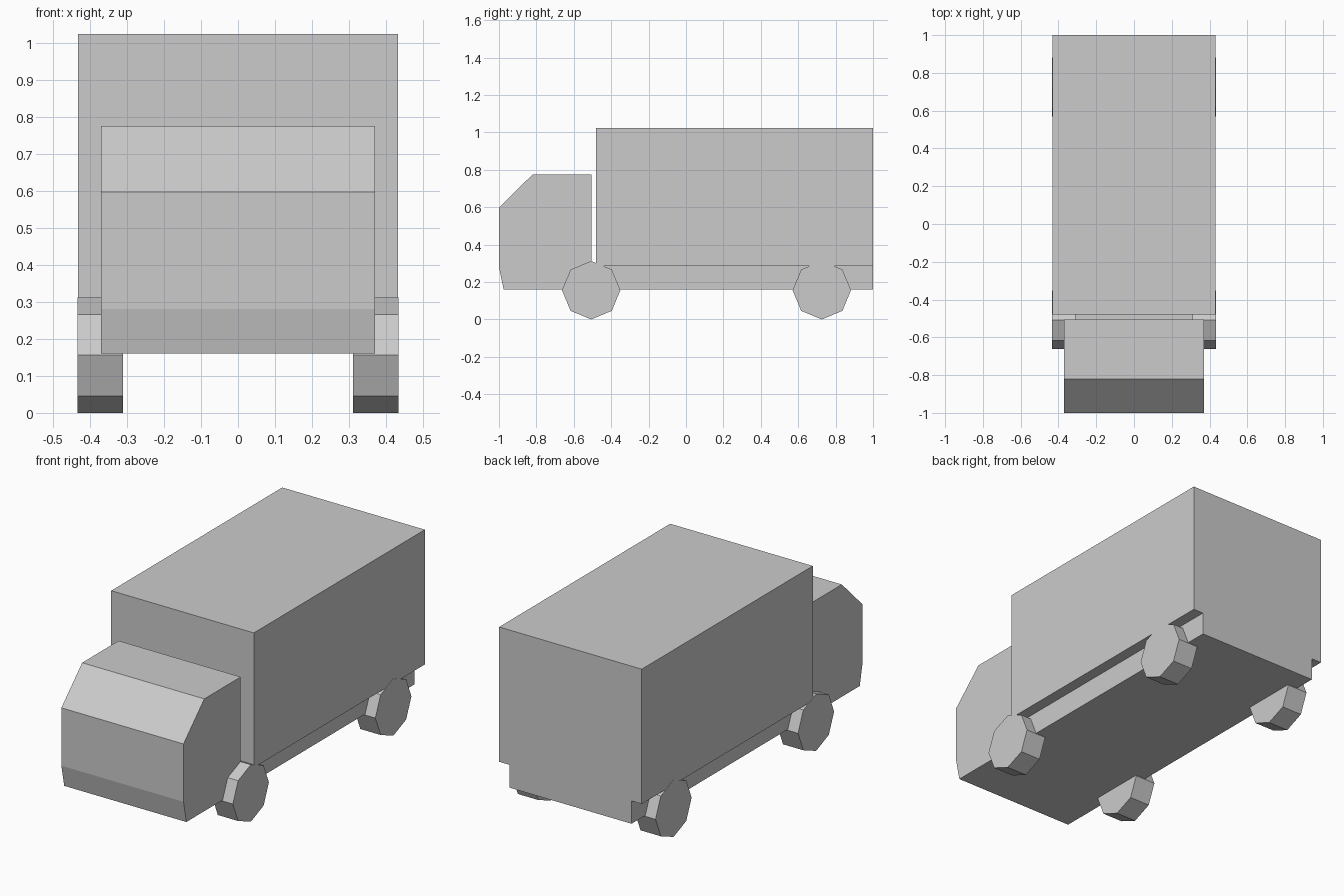
import bpy
import math

if "Cube" in bpy.data.objects:
    bpy.data.objects.remove(bpy.data.objects["Cube"])

grey = bpy.data.materials.new("plain_grey")
grey.diffuse_color = (0.6, 0.6, 0.6, 1)
grey.use_nodes = True
grey.node_tree.nodes["Principled BSDF"].inputs["Base Color"].default_value = grey.diffuse_color


def extrude_profile(name, profile, x0, x1):
    """Extrude a closed (y, z) outline along x from x0 to x1."""
    n = len(profile)
    verts = [(x, y, z) for x in (x0, x1) for y, z in profile]
    faces = [tuple(range(n))[::-1], tuple(range(n, 2 * n))]
    faces += [(i, (i + 1) % n, n + (i + 1) % n, n + i) for i in range(n)]
    mesh = bpy.data.meshes.new(name)
    mesh.from_pydata(verts, [], faces)
    mesh.materials.append(grey)
    obj = bpy.data.objects.new(name, mesh)
    bpy.context.collection.objects.link(obj)
    return obj


# Cab and chassis share one side outline
extrude_profile("cab_and_chassis", [
    (-0.975, 0.16), (1, 0.16), (1, 0.285), (-0.505, 0.285),
    (-0.505, 0.775), (-0.82, 0.775), (-1, 0.597), (-1, 0.28)], -0.37, 0.37)

# Cargo box
extrude_profile("cargo_box", [
    (-0.48, 0.285), (1, 0.285), (1, 1.023), (-0.48, 1.023)], -0.432, 0.432)

# Eight-sided wheels, a corner at the bottom
R = 0.156
for axle, y in (("front", -0.507), ("rear", 0.726)):
    ring = [(y + R * math.sin(k * math.pi / 4), R - R * math.cos(k * math.pi / 4))
            for k in range(8)]
    for side, x0, x1 in (("left", -0.433, -0.31), ("right", 0.31, 0.433)):
        extrude_profile(f"{axle}_{side}_wheel", ring, x0, x1)
